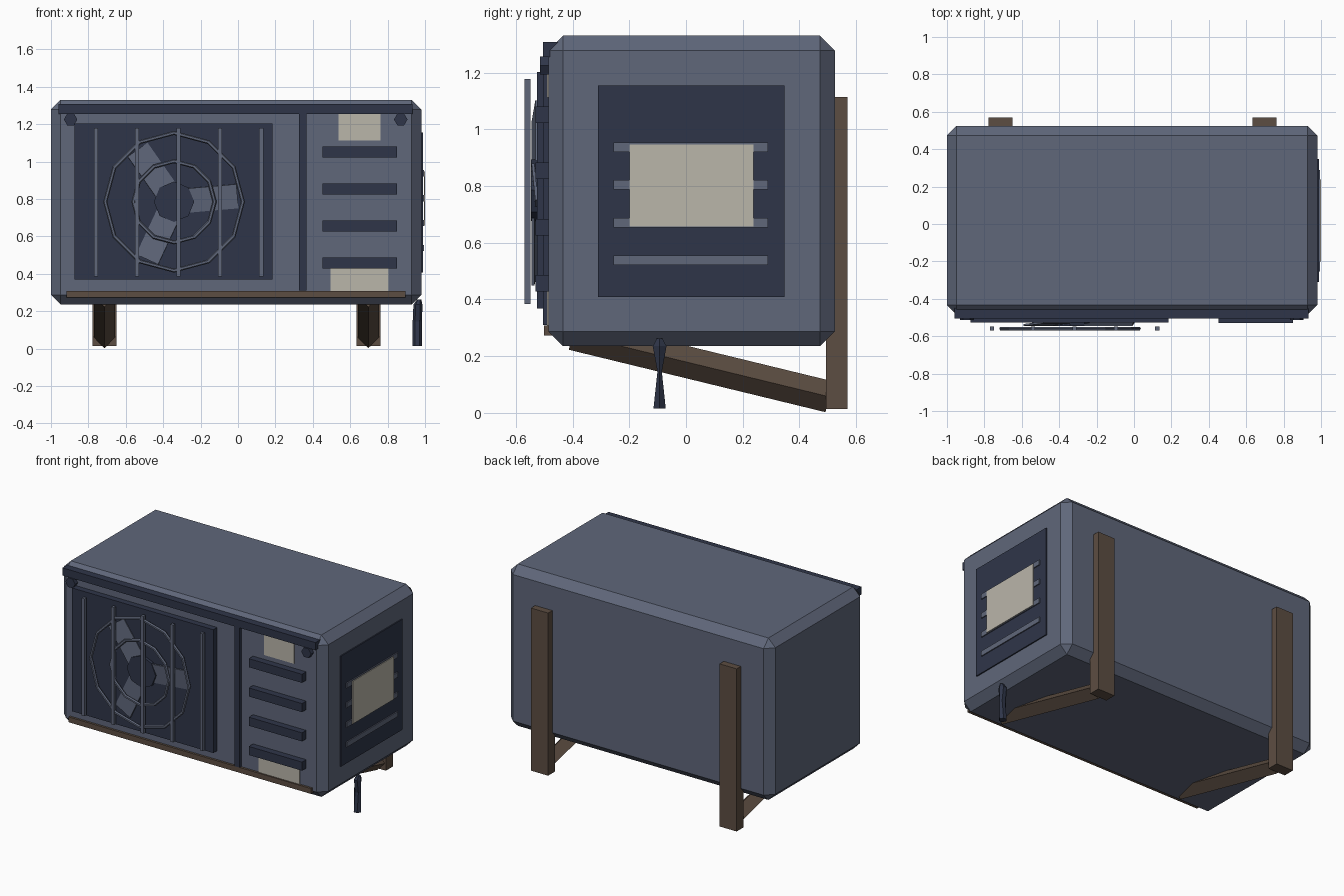
import bpy, bmesh, math
from mathutils import Matrix, Vector

cube = bpy.data.objects.get("Cube")
if cube:
    bpy.data.objects.remove(cube, do_unlink=True)


def material(name, rgb):
    m = bpy.data.materials.new(name)
    m.use_nodes = True
    m.diffuse_color = (*rgb, 1)
    m.node_tree.nodes["Principled BSDF"].inputs["Base Color"].default_value = (*rgb, 1)
    return m


CASING = material("slate grey", (0.115, 0.135, 0.195))
DARK = material("dark navy", (0.028, 0.036, 0.066))
CREAM = material("cream", (0.49, 0.465, 0.40))
BROWN = material("rusty brown", (0.108, 0.075, 0.054))


def finish(name, bm, mat):
    bmesh.ops.recalc_face_normals(bm, faces=bm.faces[:])
    mesh = bpy.data.meshes.new(name)
    bm.to_mesh(mesh)
    bm.free()
    mesh.materials.append(mat)
    ob = bpy.data.objects.new(name, mesh)
    bpy.context.scene.collection.objects.link(ob)
    return ob


def box(name, x, y, z, mat, bevel=0):
    """Box from (min, max) pairs."""
    bm = bmesh.new()
    bmesh.ops.create_cube(bm, size=1)
    for v in bm.verts:
        v.co = [(lo + hi) / 2 + c * (hi - lo) for c, (lo, hi) in zip(v.co, (x, y, z))]
    if bevel:
        bmesh.ops.bevel(bm, geom=bm.edges[:], offset=bevel, segments=1, affect='EDGES')
    return finish(name, bm, mat)


def rod(name, a, b, radius, sides, mat, turn=0):
    """Straight prism between two points."""
    a, b = Vector(a), Vector(b)
    bm = bmesh.new()
    axis = (b - a).to_track_quat('Z', 'Y').to_matrix().to_4x4()
    bmesh.ops.create_cone(bm, cap_ends=True, segments=sides, radius1=radius, radius2=radius,
                          depth=(b - a).length,
                          matrix=Matrix.Translation((a + b) / 2) @ axis @ Matrix.Rotation(turn, 4, 'Z'))
    return finish(name, bm, mat)


def loft(name, rings, mat, closed=False):
    """Skin a list of equal-length point rings."""
    bm = bmesh.new()
    loops = [[bm.verts.new(p) for p in ring] for ring in rings]
    n = len(loops[0])
    pairs = list(zip(loops, loops[1:])) + ([(loops[-1], loops[0])] if closed else [])
    for p, q in pairs:
        for i in range(n):
            j = (i + 1) % n
            bm.faces.new((p[i], p[j], q[j], q[i]))
    if not closed:
        bm.faces.new(loops[0])
        bm.faces.new(loops[-1])
    return finish(name, bm, mat)


def angles(n):
    return [math.tau * i / n for i in range(n)]


# Casing
box("casing", (-1, 0.98), (-0.485, 0.525), (0.235, 1.33), CASING, 0.052)

# Front trim
box("top_rail", (-0.96, 0.933), (-0.505, -0.45), (1.255, 1.307), DARK)
box("divider", (0.326, 0.366), (-0.505, -0.47), (0.31, 1.26), DARK)
box("bottom_strip", (-0.917, 0.896), (-0.5, -0.45), (0.272, 0.308), BROWN)
for side, x in (("right", -0.895), ("left", 0.87)):
    rod("bolt_" + side, (x, -0.47, 1.225), (x, -0.514, 1.225), 0.036, 6, DARK, math.pi / 6)

# Front louvres and labels
for i in range(4):
    z = 0.457 + i * 0.198
    box(f"front_louvre_{i + 1}", (0.452, 0.85), (-0.53, -0.47), (z - 0.029, z + 0.029), DARK)
box("upper_label", (0.537, 0.762), (-0.49, -0.484), (1.112, 1.256), CREAM)
box("lower_label", (0.495, 0.805), (-0.49, -0.484), (0.308, 0.45), CREAM)

# Fan: panel, hub and three blades
FX, FZ = -0.342, 0.785
box("fan_panel", (-0.874, 0.184), (-0.526, -0.47), (0.368, 1.202), DARK)
rod("fan_hub", (FX, -0.5, FZ), (FX, -0.546, FZ), 0.108, 8, DARK)
for i in range(3):
    blade = box(f"fan_blade_{i + 1}", (0.08, 0.34), (-0.005, 0.005), (-0.065, 0.065), CASING)
    blade.data.transform(Matrix.Translation((FX, -0.533, FZ))
                         @ Matrix.Rotation(-math.radians(5 + 120 * i), 4, 'Y')
                         @ Matrix.Rotation(0.1, 4, 'X'))

# Fan guard: two twelve-sided rings and five bars
for name, radius in (("outer", 0.368), ("inner", 0.217)):
    rings = [[(FX + (radius + 0.011 * math.cos(t)) * math.cos(a), -0.559 + 0.011 * math.sin(t),
               FZ + (radius + 0.011 * math.cos(t)) * math.sin(a)) for t in angles(6)]
             for a in angles(12)]
    loft(f"guard_ring_{name}", rings, CASING, closed=True)
for i in range(5):
    x = -0.76 + i * 0.221
    box(f"guard_bar_{i + 1}", (x - 0.011, x + 0.011), (-0.57, -0.548), (0.384, 1.178), CASING)

# Side panel with slats and label
box("side_panel", (0.96, 0.988), (-0.31, 0.347), (0.408, 1.155), DARK)
for i in range(4):
    z = 0.538 + i * 0.133
    box(f"side_slat_{i + 1}", (0.97, 0.995), (-0.255, 0.29), (z - 0.017, z + 0.017), CASING)
box("side_label", (0.994, 1.0), (-0.2, 0.238), (0.658, 0.947), CREAM)

# Wall brackets: upright and diagonal strut on each side
for side, x in (("right", -0.714), ("left", 0.697)):
    box("bracket_upright_" + side, (x - 0.064, x + 0.064), (0.494, 0.57), (0.013, 1.113), BROWN)
    rod("bracket_strut_" + side, (x, -0.4, 0.277), (x, 0.505, 0.057), 0.056, 4, BROWN)

# Drain pipe with a pinched middle
pipe = [(0.968, 0.262, 0.012, 0.012), (0.962, 0.235, 0.024, 0.028),
        (0.959, 0.145, 0.025, 0.009), (0.959, 0.015, 0.025, 0.025)]
loft("drain_pipe", [[(x + rx * math.cos(a), -0.093 + ry * math.sin(a), z) for a in angles(6)]
                    for x, z, rx, ry in pipe], DARK)
